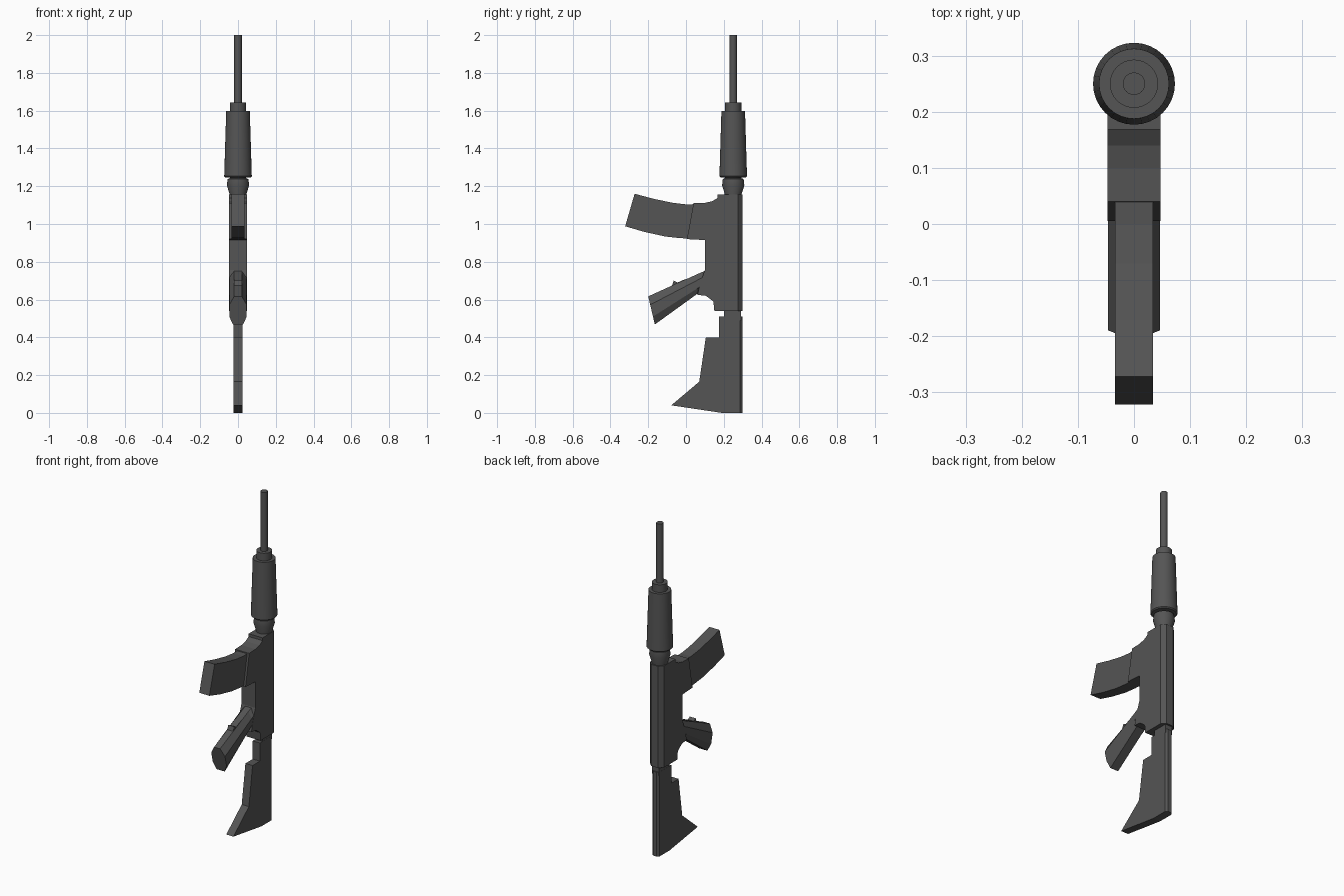
import bpy, bmesh, math

if "Cube" in bpy.data.objects:
    bpy.data.objects.remove(bpy.data.objects["Cube"])

mat = bpy.data.materials.new("dark_grey")
mat.diffuse_color = (0.09, 0.09, 0.09, 1)
mat.use_nodes = True
mat.node_tree.nodes["Principled BSDF"].inputs["Base Color"].default_value = mat.diffuse_color
AXIS_Y = 0.25


def finish(name, bm, smooth=False):
    bmesh.ops.recalc_face_normals(bm, faces=bm.faces[:])
    me = bpy.data.meshes.new(name)
    bm.to_mesh(me)
    bm.free()
    ob = bpy.data.objects.new(name, me)
    bpy.context.collection.objects.link(ob)
    me.materials.append(mat)
    if smooth:
        bpy.ops.object.select_all(action='DESELECT')
        ob.select_set(True)
        bpy.context.view_layer.objects.active = ob
        bpy.ops.object.shade_smooth_by_angle(angle=math.radians(25))
    return ob


def plate(name, pts, half, chamfer=0.0):
    """Extrude a (y, z) outline to +-half in x; optionally chamfer its long +y edges."""
    bm = bmesh.new()
    face = bm.faces.new([bm.verts.new((-half, y, z)) for y, z in pts])
    geo = bmesh.ops.extrude_face_region(bm, geom=[face])["geom"]
    bmesh.ops.translate(bm, vec=(2 * half, 0, 0),
                        verts=[g for g in geo if isinstance(g, bmesh.types.BMVert)])
    if chamfer:
        back = max(p[0] for p in pts) - 1e-4
        edges = [e for e in bm.edges if all(v.co.y > back for v in e.verts)
                 and abs(e.verts[0].co.z - e.verts[1].co.z) > 0.1]
        bmesh.ops.bevel(bm, geom=edges, offset=chamfer, segments=1,
                        affect='EDGES', profile=0.5)
    return finish(name, bm)


def lathe(name, rings, n=32):
    """Closed turned part on the barrel axis from (radius, z) rings."""
    bm = bmesh.new()
    loops = [[bm.verts.new((r * math.cos(2 * math.pi * i / n),
                            AXIS_Y + r * math.sin(2 * math.pi * i / n), z))
              for i in range(n)] for r, z in rings]
    skin(bm, loops)
    return finish(name, bm, True)


def skin(bm, loops):
    n = len(loops[0])
    for a, b in zip(loops, loops[1:]):
        for i in range(n):
            j = (i + 1) % n
            bm.faces.new((a[i], a[j], b[j], b[i]))
    bm.faces.new(loops[0])
    bm.faces.new(loops[-1])


def grip(name, stations):
    """Loft an eight-sided section between (front point, back point) stations."""
    half = [(0.0, 0.02), (0.3, 0.046), (0.72, 0.046), (1.0, 0.027)]
    section = half + [(t, -x) for t, x in reversed(half)]
    bm = bmesh.new()
    loops = [[bm.verts.new((x, f[0] + t * (b[0] - f[0]), f[1] + t * (b[1] - f[1])))
              for t, x in section] for f, b in stations]
    skin(bm, loops)
    return finish(name, bm)


# turned parts along the barrel
lathe("barrel", [(0.02, 1.60), (0.02, 2.0)], 24)
lathe("handguard_cap", [(0.043, 1.58), (0.043, 1.643)])
lathe("handguard", [(0.067, 1.247), (0.073, 1.253), (0.0625, 1.597)])
lathe("barrel_ring", [(0.045, 1.14), (0.045, 1.16), (0.059, 1.205),
                      (0.055, 1.238), (0.043, 1.243), (0.043, 1.26)])

# receiver with magazine well
plate("receiver", [(0.30, 0.54), (0.30, 1.155), (0.168, 1.155), (0.168, 1.138),
                   (0.14, 1.121), (0.10, 1.112), (0.04, 1.11), (0.005, 0.92),
                   (0.10, 0.915), (0.10, 0.757), (0.08, 0.70), (0.06, 0.625),
                   (0.105, 0.62), (0.145, 0.59), (0.15, 0.54)], 0.047, 0.024)

# curved magazine
top = [(0.06, 1.105), (0.0, 1.104), (-0.07, 1.112), (-0.17, 1.133), (-0.272, 1.16)]
bottom = [(-0.322, 0.988), (-0.22, 0.958), (-0.11, 0.934), (-0.03, 0.925), (0.03, 0.923)]
plate("magazine", top + bottom, 0.034)

# pistol grip and its finger ridge
grip("pistol_grip", [((0.12, 0.76), (0.10, 0.662)), ((0.07, 0.739), (0.055, 0.627)),
                     ((-0.20, 0.617), (-0.165, 0.468))])
plate("finger_ridge", [(-0.03, 0.67), (0.0, 0.71), (-0.045, 0.69),
                       (-0.065, 0.70), (-0.075, 0.67)], 0.02)

# stock and the short neck joining it
plate("stock_neck", [(0.20, 0.49), (0.29, 0.49), (0.29, 0.56), (0.20, 0.56)], 0.023)
plate("stock", [(0.298, 0.0), (0.298, 0.51), (0.175, 0.51), (0.175, 0.40),
                (0.105, 0.40), (0.07, 0.165), (-0.078, 0.04), (0.19, 0.0)], 0.024, 0.012)
